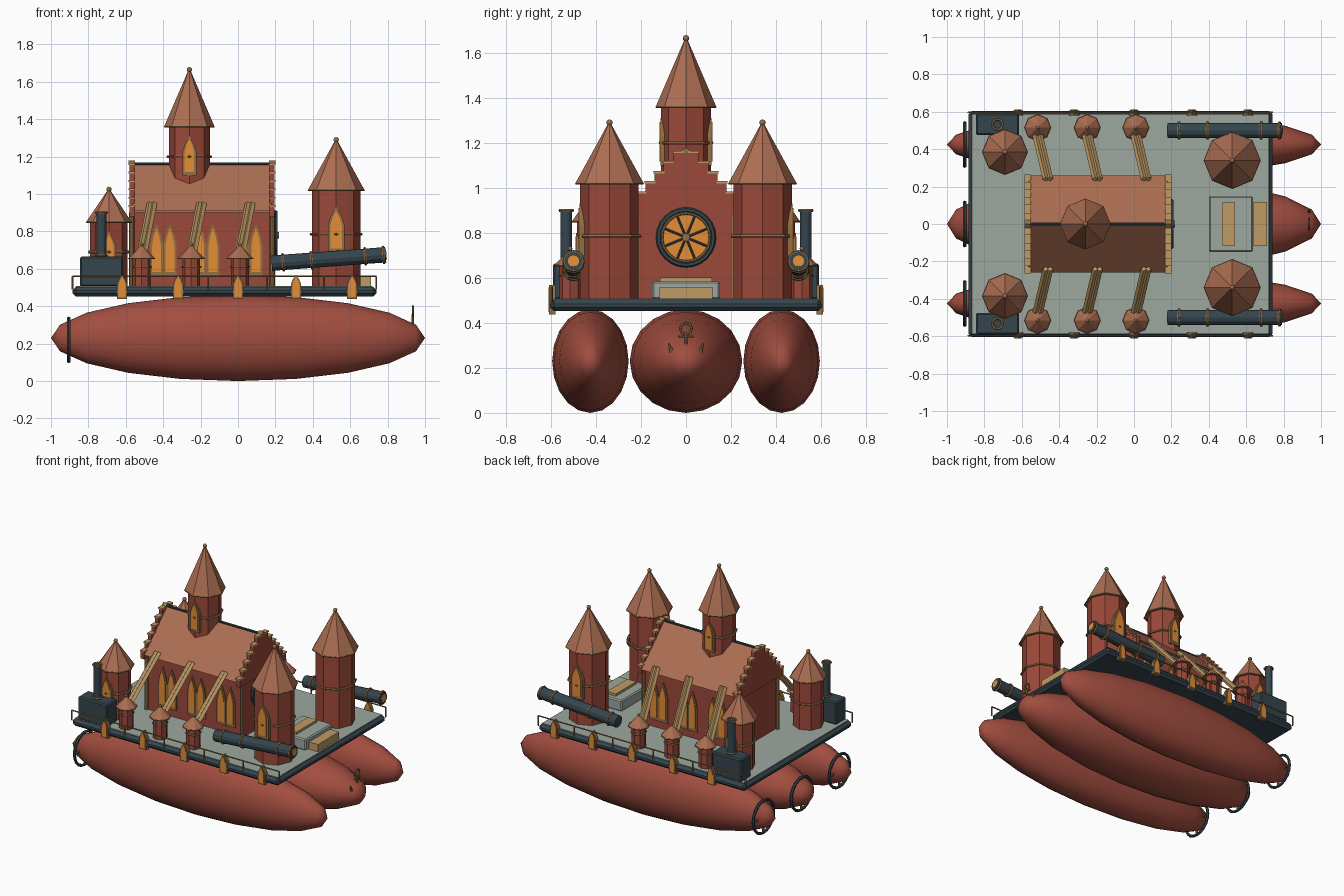
import bpy, bmesh
from math import pi, sin, cos
from mathutils import Matrix, Vector

if "Cube" in bpy.data.objects:
    bpy.data.objects.remove(bpy.data.objects["Cube"])


def material(name, r, g, b):
    m = bpy.data.materials.new(name)
    m.diffuse_color = (r, g, b, 1)
    m.use_nodes = True
    m.node_tree.nodes["Principled BSDF"].inputs["Base Color"].default_value = m.diffuse_color
    return m


BRICK = material("brick", .33, .065, .042)
HULL = material("hull_red", .36, .075, .05)
TILE = material("roof_tile", .41, .155, .085)
IRON = material("iron", .035, .06, .075)
BRASS = material("brass", .28, .16, .06)
STONE = material("stone", .34, .39, .35)
GLASS = material("amber_glass", .78, .27, .035)
TAN = material("sandstone", .52, .33, .13)


def finish(name, bm, mat, smooth=False):
    bmesh.ops.recalc_face_normals(bm, faces=bm.faces)
    me = bpy.data.meshes.new(name)
    bm.to_mesh(me)
    bm.free()
    me.materials.append(mat)
    for p in me.polygons:
        p.use_smooth = smooth
    ob = bpy.data.objects.new(name, me)
    bpy.context.collection.objects.link(ob)
    return ob


def box(name, x, y, z, mat, bevel=0):
    bm = bmesh.new()
    size = (x[1] - x[0], y[1] - y[0], z[1] - z[0])
    mid = ((x[0] + x[1]) / 2, (y[0] + y[1]) / 2, (z[0] + z[1]) / 2)
    bmesh.ops.create_cube(bm, size=1, matrix=Matrix.Translation(mid) @ Matrix.Diagonal((*size, 1)))
    if bevel:
        bmesh.ops.bevel(bm, geom=bm.edges[:], offset=bevel, segments=1, affect='EDGES')
    return finish(name, bm, mat)


def rod(name, p, q, r1, mat, r2=None, sides=8):
    p, q = Vector(p), Vector(q)
    bm = bmesh.new()
    m = Matrix.Translation((p + q) / 2) @ (q - p).to_track_quat('Z', 'Y').to_matrix().to_4x4()
    if abs(p.x - q.x) + abs(p.y - q.y) < 1e-6:
        m = Matrix.Translation((p + q) / 2)
    bmesh.ops.create_cone(bm, cap_ends=True, segments=sides, radius1=r1,
                          radius2=r1 if r2 is None else r2, depth=(q - p).length, matrix=m)
    return finish(name, bm, mat)


def ball(name, c, r, mat):
    bm = bmesh.new()
    bmesh.ops.create_uvsphere(bm, u_segments=8, v_segments=6, radius=r, matrix=Matrix.Translation(c))
    return finish(name, bm, mat, True)


def ring(name, c, r, t, mat, direction=(0, 0, 1), sides=8):
    rot = (0, 0, 0) if direction[2] == 1 else Vector(direction).to_track_quat('Z', 'Y').to_euler()
    bpy.ops.mesh.primitive_torus_add(location=c, rotation=rot, major_radius=r, minor_radius=t,
                                     major_segments=sides, minor_segments=6)
    ob = bpy.context.object
    ob.name = name
    ob.data.materials.append(mat)
    return ob


def prism(name, pts, a, b, axis, mat):
    # extrude a profile along x (points are y,z) or along y (points are x,z)
    bm = bmesh.new()
    put = (lambda u, z, d: (d, u, z)) if axis == 'x' else (lambda u, z, d: (u, d, z))
    f = bm.faces.new([bm.verts.new(put(u, z, a)) for u, z in pts])
    ext = bmesh.ops.extrude_face_region(bm, geom=[f])
    bmesh.ops.translate(bm, verts=[v for v in ext['geom'] if isinstance(v, bmesh.types.BMVert)],
                        vec=put(0, 0, b - a))
    return finish(name, bm, mat)


def lancet(name, x, y, z, w, h, side):
    # pointed window: brass frame with amber glass standing slightly proud
    for part, s, d, mat in (("frame", 1, .008, BRASS), ("glass", .68, .012, GLASS)):
        a, zc = w / 2 * s, z + h * (1 - s) * .25
        k = h * (1 - (1 - s) * .5)
        pts = [(x - a, zc), (x + a, zc), (x + a, zc + k * .6), (x + a * .65, zc + k * .8),
               (x, zc + k), (x - a * .65, zc + k * .8), (x - a, zc + k * .6)]
        prism(f"{name}_{part}", pts, y - side * .02, y + side * d, 'y', mat)


def tower(name, x, y, z0, z1, z2, r, roof_r, band):
    rod(name + "_shaft", (x, y, z0), (x, y, z1), r, BRICK)
    rod(name + "_roof", (x, y, z1), (x, y, z2), roof_r, TILE, .004)
    ring(name + "_eave", (x, y, z1), roof_r - .004, .005, BRASS)
    ring(name + "_band", (x, y, band), r + .004, .008, BRASS)
    ball(name + "_finial", (x, y, z2), .014, BRASS)


# Three hulls with tail rings
for label, y, ry in (("center", 0, .25), ("left", .425, .17), ("right", -.425, .17)):
    bm = bmesh.new()
    m = Matrix.Translation((0, y, .23)) @ Matrix.Diagonal((1, ry, .23, 1)) @ Matrix.Rotation(pi / 2, 4, 'Y')
    bmesh.ops.create_uvsphere(bm, u_segments=20, v_segments=10, radius=1, matrix=m)
    finish(f"hull_{label}", bm, HULL, True)
    ring(f"tail_ring_{label}", (-.905, y, .22), .115, .01, IRON, (1, 0, 0), 20)
    rod(f"tail_bar_{label}", (-.905, y - .115, .22), (-.905, y + .115, .22), .008, BRASS)
    rod(f"tail_post_{label}", (-.905, y, .105), (-.905, y, .335), .008, BRASS)

# Deck
box("deck_frame", (-.885, .74), (-.605, .605), (.452, .503), IRON, .018)
box("deck_floor", (-.865, .72), (-.585, .585), (.49, .508), STONE)
D = .505

# Great hall with pitched roof and stepped gables
box("hall_walls", (-.56, .175), (-.215, .215), (D, .92), BRICK)
box("hall_cornice", (-.56, .175), (-.235, .235), (.9, .915), STONE)
prism("hall_roof", [(-.26, .91), (.26, .91), (0, 1.16)], -.565, .18, 'x', TILE)
rod("roof_ridge", (-.57, 0, 1.16), (.185, 0, 1.16), .008, IRON)
for end, a, b in (("rear", -.585, -.55), ("front", .165, .2)):
    for i, w in enumerate((.26, .22, .18, .14, .1, .055)):
        z = .93 + .045 * i
        box(f"gable_step_{end}", (a + .004, b - .004), (-w, w), (z - .05, z), BRICK)
        for s in (-1, 1):
            box(f"gable_cap_{end}", (a, b), sorted((s * (w + .004), s * (w - .045))), (z, z + .01), TAN)
    prism(f"gable_peak_{end}", [(-.035, 1.155), (.035, 1.155), (0, 1.18)], a, b, 'x', BRASS)
    for s in (-1, 1):
        x = (a + b) / 2
        rod(f"hall_corner_{end}", (x, s * .215, D), (x, s * .215, .9), .014, BRASS)

# Hall front wall and rose window
box("front_wall", (.17, .19), (-.21, .21), (D, .9), BRICK)
rod("rose_glass", (.18, 0, .78), (.203, 0, .78), .12, GLASS, sides=24)
ring("rose_outer_ring", (.2, 0, .78), .122, .012, IRON, (1, 0, 0), 24)
ring("rose_inner_ring", (.207, 0, .78), .107, .006, BRASS, (1, 0, 0), 24)
for k in range(8):
    a = k * pi / 4 + pi / 8
    rod("rose_spoke", (.206, 0, .78), (.206, .115 * cos(a), .78 + .115 * sin(a)), .005, IRON, sides=6)
rod("rose_hub", (.2, 0, .78), (.22, 0, .78), .018, BRASS, sides=12)

# Central spire
tower("spire", -.26, 0, 1.03, 1.36, 1.665, .11, .135, 1.2)

# Everything mirrored left and right
for s in (-1, 1):
    tower("front_tower", .525, s * .34, D, 1.02, 1.29, .13, .152, .785)
    tower("rear_tower", -.69, s * .385, D, .85, 1.025, .1, .122, .69)
    lancet("spire_window", -.26, s * .105, 1.1, .075, .21, s)
    lancet("front_tower_window", .525, s * (.34 + .125), .69, .09, .24, s)
    lancet("rear_tower_window", -.69, s * (.385 + .095), .6, .075, .2, s)
    for x in (-.4, -.17, .06):
        for dx in (-.036, .036):
            lancet("hall_window", x + dx, s * .215, .56, .07, .28, s)
    # side turrets with flying buttresses
    for x in (-.515, -.25, .01):
        y = s * .515
        rod("turret_shaft", (x, y, D), (x, y, .66), .048, BRICK)
        rod("turret_roof", (x, y, .655), (x, y, .725), .072, TILE, .004)
        ring("turret_band", (x, y, .61), .049, .006, BRASS)
        ring("turret_eave", (x, y, .655), .069, .004, BRASS)
        ball("turret_finial", (x, y, .73), .01, BRASS)
        p, q = Vector((x + .055, s * .24, .95)), Vector((x, s * .475, .67))
        for dx in (-.012, .012):
            rod("buttress", p + Vector((dx, 0, 0)), q + Vector((dx, 0, 0)), .016, TAN, sides=4)
    # boilers and funnels
    ys = sorted((s * .475, s * .59))
    box("boiler", (-.845, -.615), ys, (D, .665), IRON, .008)
    rod("funnel", (-.73, s * .532, .66), (-.73, s * .532, .9), .026, IRON, sides=12)
    for z in (.67, .9):
        ring("funnel_ring", (-.73, s * .532, z), .028, .007, BRASS, sides=12)
    # cannons
    p, q = Vector((.18, s * .5, .63)), Vector((.79, s * .5, .675))
    d = (q - p).normalized()
    rod("cannon_barrel", p, q, .041, IRON, sides=12)
    for t in (.1, .35, .82, .98):
        ring("cannon_band", p.lerp(q, t), .042, .008, BRASS, d, 12)
    rod("cannon_bore", q - d * .01, q + d * .004, .025, GLASS, sides=12)
    # deck side windows
    for x in (-.62, -.32, 0, .31, .61):
        lancet("deck_window", x, s * .6, .438, .055, .13, s)
    # railing
    rod("rail", (-.885, s * .597, .56), (.74, s * .597, .56), .005, BRASS, sides=6)
    for x in (-.885, -.47, -.16, .155, .46, .74):
        rod("rail_post", (x, s * .597, .49), (x, s * .597, .56), .005, BRASS, sides=6)

# Stone dais with steps
box("dais", (.4, .635), (-.15, .15), (D, .585), STONE, .008)
box("dais_slab", (.47, .54), (-.115, .115), (.58, .602), TAN)
box("dais_step", (.64, .71), (-.118, .118), (D, .56), TAN)

# Bow anchor
rod("anchor_shank", (.935, 0, .26), (.935, 0, .355), .007, BRASS)
ring("anchor_eye", (.935, 0, .375), .025, .006, BRASS, (1, 0, 0), 12)
rod("anchor_stock", (.935, -.035, .34), (.935, .035, .34), .005, BRASS)
for s in (-1, 1):
    rod("anchor_arm", (.935, 0, .265), (.935, s * .06, .275), .007, BRASS)
    rod("anchor_fluke", (.935, s * .06, .265), (.935, s * .078, .31), .012, BRASS, .003)
